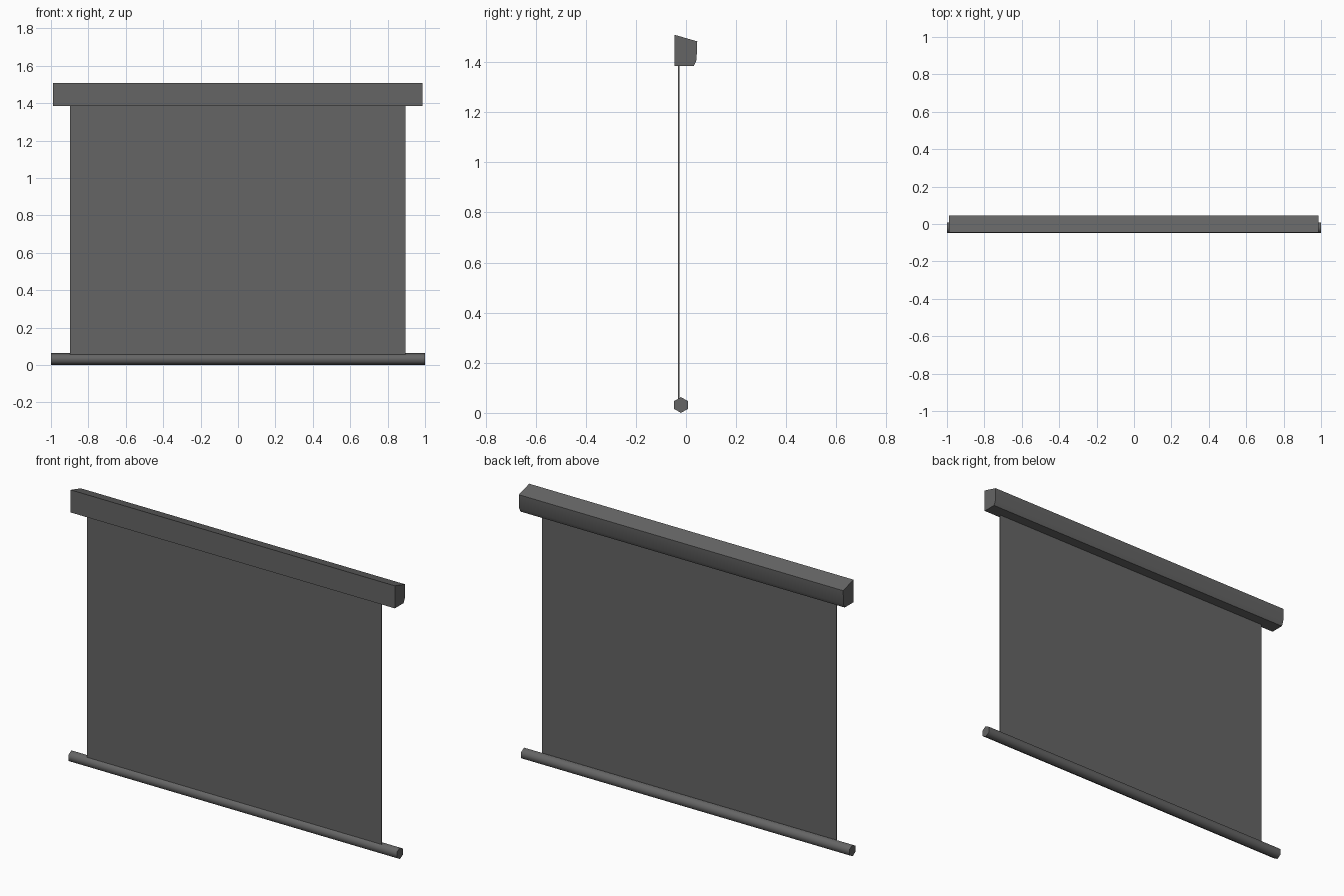
import bpy
import bmesh
import math

cube = bpy.data.objects.get("Cube")
if cube:
    bpy.data.objects.remove(cube, do_unlink=True)

grey = bpy.data.materials.new("dark grey")
grey.use_nodes = True
colour = (0.13, 0.13, 0.13, 1)
grey.diffuse_color = colour
grey.node_tree.nodes["Principled BSDF"].inputs["Base Color"].default_value = colour


def extrude_profile(name, profile, x0, x1, smooth_angle=None):
    """Closed (y, z) profile swept along x."""
    bm = bmesh.new()
    face = bm.faces.new([bm.verts.new((x0, y, z)) for y, z in profile])
    swept = bmesh.ops.extrude_face_region(bm, geom=[face])["geom"]
    verts = [g for g in swept if isinstance(g, bmesh.types.BMVert)]
    bmesh.ops.translate(bm, verts=verts, vec=(x1 - x0, 0, 0))
    bmesh.ops.recalc_face_normals(bm, faces=bm.faces)
    mesh = bpy.data.meshes.new(name)
    bm.to_mesh(mesh)
    bm.free()
    mesh.materials.append(grey)
    obj = bpy.data.objects.new(name, mesh)
    bpy.context.collection.objects.link(obj)
    if smooth_angle:
        bpy.ops.object.select_all(action="DESELECT")
        obj.select_set(True)
        bpy.context.view_layer.objects.active = obj
        bpy.ops.object.shade_smooth_by_angle(angle=math.radians(smooth_angle))
    return obj


# Housing with a sloping lid and a chamfered lower back edge
extrude_profile("housing", [(-0.045, 1.385), (-0.045, 1.509), (0.045, 1.483),
                            (0.042, 1.408), (0.031, 1.385)], -0.988, 0.986, 40)

# Thin hanging sheet
extrude_profile("screen_sheet", [(-0.031, 0.05), (-0.031, 1.39),
                                 (-0.026, 1.39), (-0.026, 0.05)], -0.897, 0.896)

# Six-sided weight bar along the bottom
hexagon = [(-0.02 + 0.0315 * math.sin(math.tau * i / 6),
            0.0315 + 0.0315 * math.cos(math.tau * i / 6)) for i in range(6)]
extrude_profile("bottom_bar", hexagon, -1, 1, 65)
